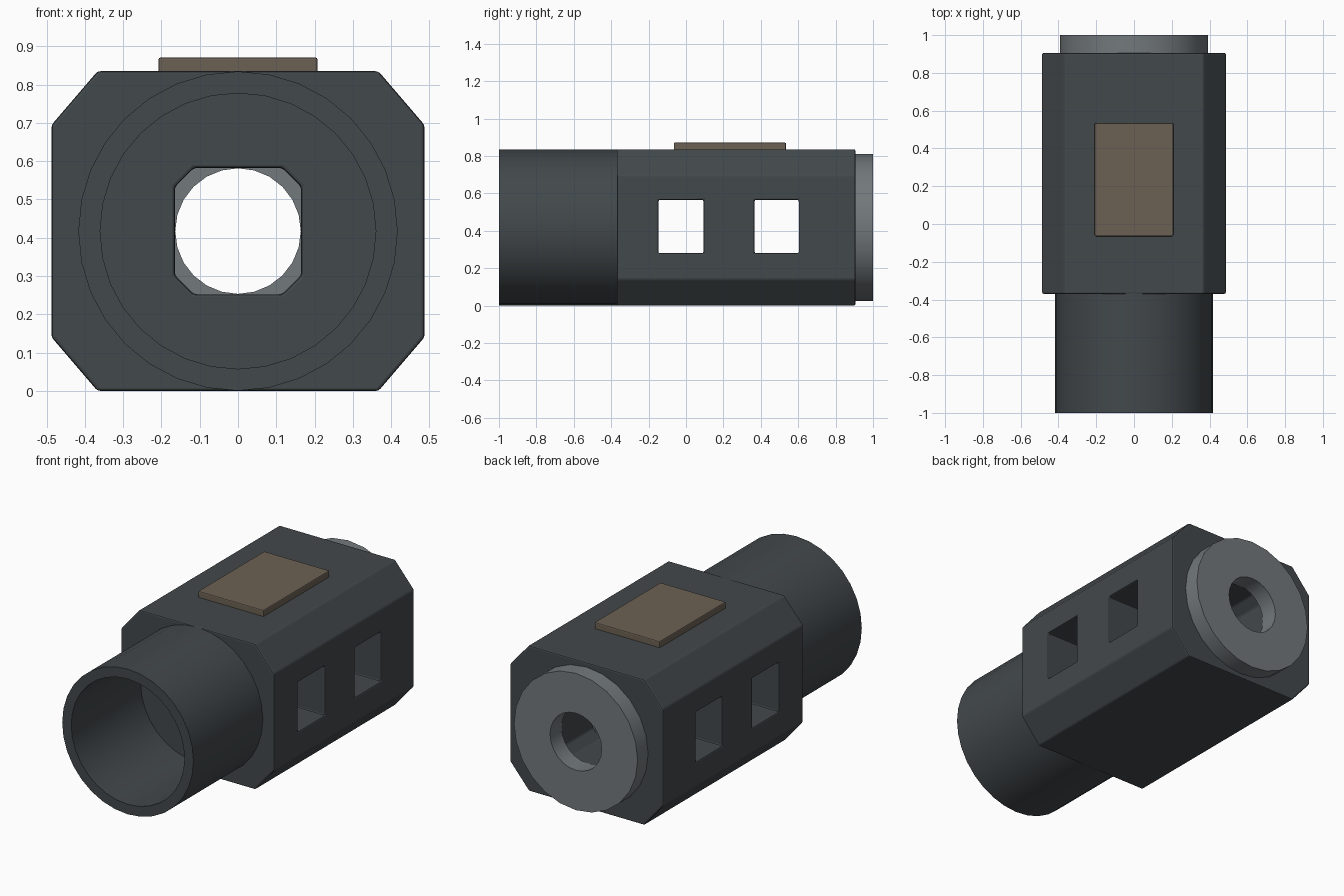
import bpy, bmesh, math

if "Cube" in bpy.data.objects:
    bpy.data.objects.remove(bpy.data.objects["Cube"])

CZ = 0.4175  # height of the bore axis


def material(name, rgb):
    m = bpy.data.materials.new(name)
    m.diffuse_color = (*rgb, 1)
    m.use_nodes = True
    m.node_tree.nodes["Principled BSDF"].inputs["Base Color"].default_value = m.diffuse_color
    return m


dark = material("dark_slate", (0.055, 0.065, 0.07))
steel = material("steel_grey", (0.17, 0.19, 0.2))
tan = material("tan", (0.15, 0.12, 0.088))


def finish(name, bm, mat):
    bmesh.ops.recalc_face_normals(bm, faces=bm.faces)
    me = bpy.data.meshes.new(name)
    bm.to_mesh(me)
    bm.free()
    ob = bpy.data.objects.new(name, me)
    bpy.context.collection.objects.link(ob)
    me.materials.append(mat)
    return ob


def chamfered_prism(name, w, h, cx, cz, y0, y1, mat):
    """Chamfered rectangle around the axis, extruded along y."""
    corner = [(w - cx, -h), (w, -h + cz), (w, h - cz), (w - cx, h)]
    pts = corner + [(-x, z) for x, z in reversed(corner)]
    bm = bmesh.new()
    face = bm.faces.new([bm.verts.new((x, y0, CZ + z)) for x, z in pts])
    ext = bmesh.ops.extrude_face_region(bm, geom=[face])
    new = [v for v in ext["geom"] if isinstance(v, bmesh.types.BMVert)]
    bmesh.ops.translate(bm, verts=new, vec=(0, y1 - y0, 0))
    return finish(name, bm, mat)


def box(name, lo, hi, mat):
    bm = bmesh.new()
    bmesh.ops.create_cube(bm, size=1)
    for v in bm.verts:
        v.co = [(a + b) / 2 + c * (b - a) for a, b, c in zip(lo, hi, v.co)]
    return finish(name, bm, mat)


def ring(name, r_out, r_in, y0, y1, sides, mat):
    bm = bmesh.new()
    loops = []
    for r, y in ((r_out, y0), (r_out, y1), (r_in, y1), (r_in, y0)):
        loops.append([bm.verts.new((r * math.cos(a), y, CZ + r * math.sin(a)))
                      for a in (2 * math.pi * i / sides for i in range(sides))])
    for k in range(4):
        a, b = loops[k], loops[(k + 1) % 4]
        for i in range(sides):
            j = (i + 1) % sides
            bm.faces.new((a[i], a[j], b[j], b[i]))
    ob = finish(name, bm, mat)
    smooth(ob)
    return ob


def activate(ob):
    bpy.ops.object.select_all(action='DESELECT')
    ob.select_set(True)
    bpy.context.view_layer.objects.active = ob


def smooth(ob):
    activate(ob)
    bpy.ops.object.shade_smooth_by_angle(angle=math.radians(30))


def cut(ob, cutter):
    cutter.hide_render = True
    mod = ob.modifiers.new("cut", 'BOOLEAN')
    mod.operation = 'DIFFERENCE'
    mod.solver = 'EXACT'
    mod.object = cutter
    activate(ob)
    bpy.ops.object.modifier_apply(modifier=mod.name)
    bpy.data.objects.remove(cutter, do_unlink=True)


def soften(ob, width):
    mod = ob.modifiers.new("soft_edges", 'BEVEL')
    mod.width = width
    mod.segments = 2
    mod.limit_method = 'ANGLE'
    mod.angle_limit = math.radians(30)


# Chamfered housing with a lengthwise bore and two windows through the sides
housing = chamfered_prism("housing", 0.487, CZ, 0.12, 0.14, -0.37, 0.905, dark)
cut(housing, chamfered_prism("bore_cutter", 0.165, 0.165, 0.05, 0.05, -0.6, 1.2, dark))
for y0, y1 in ((-0.147, 0.093), (0.367, 0.603)):
    cut(housing, box("window_cutter", (-0.7, y0, 0.28), (0.7, y1, 0.565), dark))
soften(housing, 0.008)

# Open tube at the front
ring("front_tube", 0.417, 0.36, -1.0, -0.365, 32, dark)

# Washer-like collar at the back
ring("rear_collar", 0.393, 0.164, 0.895, 1.0, 24, steel)

# Flat plate on top
plate = box("top_plate", (-0.208, -0.065, 0.825), (0.208, 0.535, 0.871), tan)
soften(plate, 0.006)
